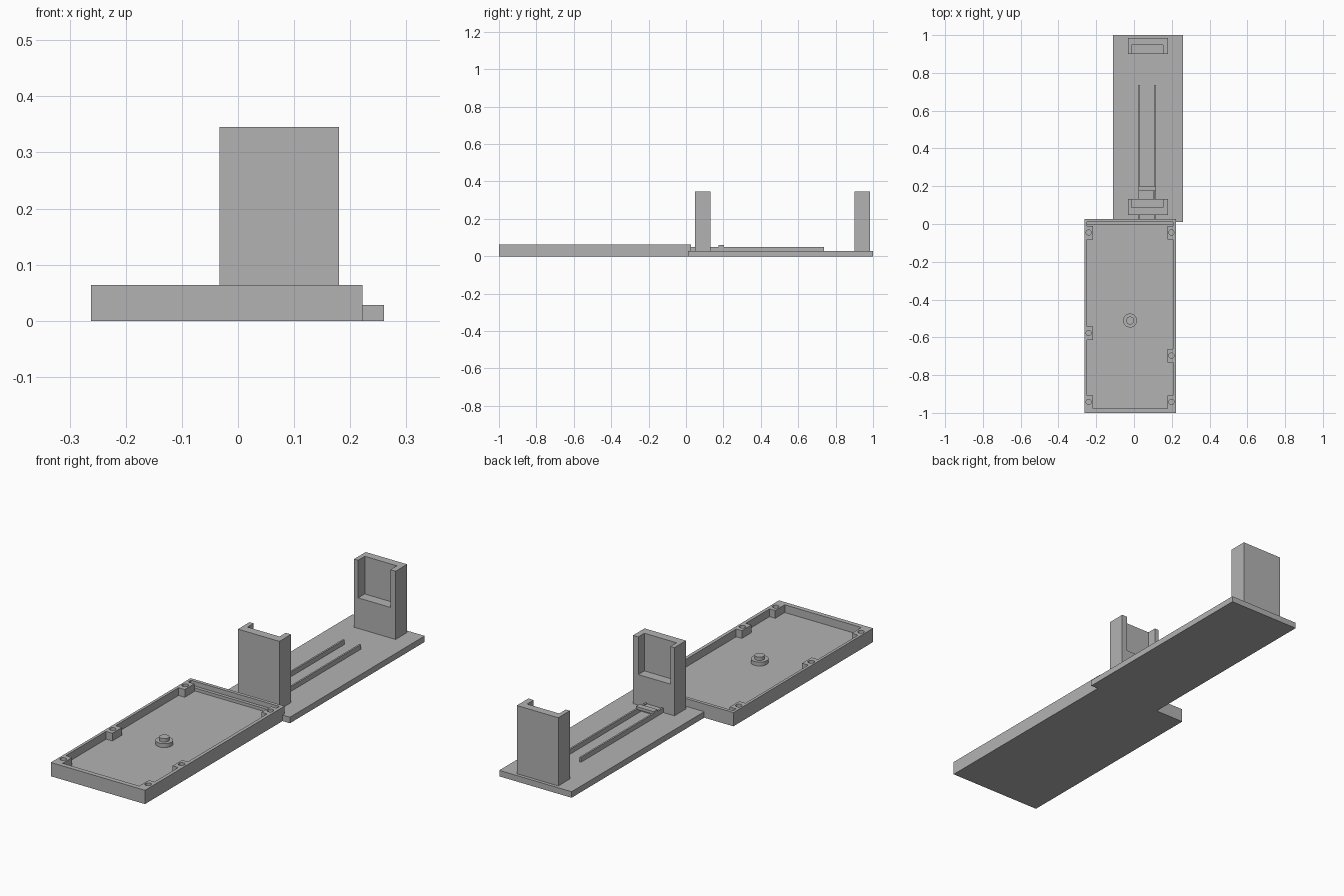
import bpy, bmesh
from mathutils import Matrix, Vector

cube = bpy.data.objects.get("Cube")
if cube:
    bpy.data.objects.remove(cube, do_unlink=True)

# Single plain grey
grey = bpy.data.materials.new("plain_grey")
grey.use_nodes = True
color = (0.45, 0.45, 0.45, 1)
grey.diffuse_color = color
grey.node_tree.nodes["Principled BSDF"].inputs["Base Color"].default_value = color

FLOOR, RIM, TOWER_TOP = 0.028, 0.064, 0.345


def add_box(bm, x, y, z):
    """Box from (min, max) pairs."""
    size = [b - a for a, b in (x, y, z)]
    mid = Vector([(a + b) / 2 for a, b in (x, y, z)])
    bmesh.ops.create_cube(bm, size=1, matrix=Matrix.Translation(mid) @ Matrix.Diagonal((*size, 1)))


def add_cylinder(bm, x, y, z, r):
    bmesh.ops.create_cone(bm, cap_ends=True, segments=32, radius1=r, radius2=r, depth=z[1] - z[0],
                          matrix=Matrix.Translation((x, y, sum(z) / 2)))


def make(name, boxes=(), cylinders=()):
    bm = bmesh.new()
    for b in boxes:
        add_box(bm, *b)
    for c in cylinders:
        add_cylinder(bm, *c)
    mesh = bpy.data.meshes.new(name)
    bm.to_mesh(mesh)
    bm.free()
    mesh.materials.append(grey)
    obj = bpy.data.objects.new(name, mesh)
    bpy.context.collection.objects.link(obj)
    return obj


def combine(obj, steps):
    """Apply boolean steps, then remove the helper objects."""
    for operation, helper in steps:
        mod = obj.modifiers.new(operation, 'BOOLEAN')
        mod.operation, mod.object, mod.solver = operation, helper, 'EXACT'
    bpy.context.view_layer.update()
    graph = bpy.context.evaluated_depsgraph_get()
    mesh = bpy.data.meshes.new_from_object(obj.evaluated_get(graph))
    obj.modifiers.clear()
    obj.data = mesh
    for _, helper in steps:
        bpy.data.objects.remove(helper, do_unlink=True)


# Tray: hollow box with screw bosses along both long walls
tray = make("tray", [((-0.262, 0.222), (-1, 0.026), (0, RIM))])
cavity = make("cavity", [((-0.249, 0.206), (-0.978, 0.01), (FLOOR, 0.1))])
bosses, holes = [], []
sides = (((-0.255, -0.217), -0.24, (-0.045, -0.577, -0.942)),
         ((0.177, 0.214), 0.198, (-0.045, -0.697, -0.942)))
for span, hole_x, places in sides:
    for y in places:
        bosses.append((span, (y - 0.036, y + 0.034), (0.02, RIM)))
        holes.append((hole_x, y, (FLOOR + 0.004, 0.1), 0.014))
combine(tray, [('DIFFERENCE', cavity),
               ('UNION', make("bosses", bosses)),
               ('DIFFERENCE', make("holes", cylinders=holes))])

# Low ledge inside the back wall and stepped centre peg
make("tray_ledge", [((-0.249, 0.206), (-0.005, 0.01), (FLOOR, 0.042))])
make("centre_peg", cylinders=[(-0.021, -0.511, (FLOOR, 0.046), 0.037),
                              (-0.021, -0.511, (0.046, 0.062), 0.021)])

# Base plate
make("base_plate", [((-0.112, 0.26), (0.01, 1), (0, FLOOR))])

# Two towers whose upper recesses face each other
for name, span, recess in (("front_tower", (0.047, 0.132), (0.087, 0.2)),
                           ("back_tower", (0.9, 0.985), (0.8, 0.948))):
    tower = make(name, [((-0.033, 0.18), span, (FLOOR, TOWER_TOP))])
    cutter = make("recess", [((-0.012, 0.153), recess, (0.17, 0.4))])
    combine(tower, [('DIFFERENCE', cutter)])

# Guide rails with cross bar and tongue next to the front tower
for name, x in (("right_rail", 0.028), ("left_rail", 0.112)):
    make(name, [((x - 0.004, x + 0.004), (0.026, 0.737), (FLOOR, 0.05))])
make("cross_bar", [((0.024, 0.116), (0.175, 0.202), (0.046, 0.059))])
make("tongue", [((0.033, 0.107), (0.132, 0.175), (FLOOR, 0.046))])
